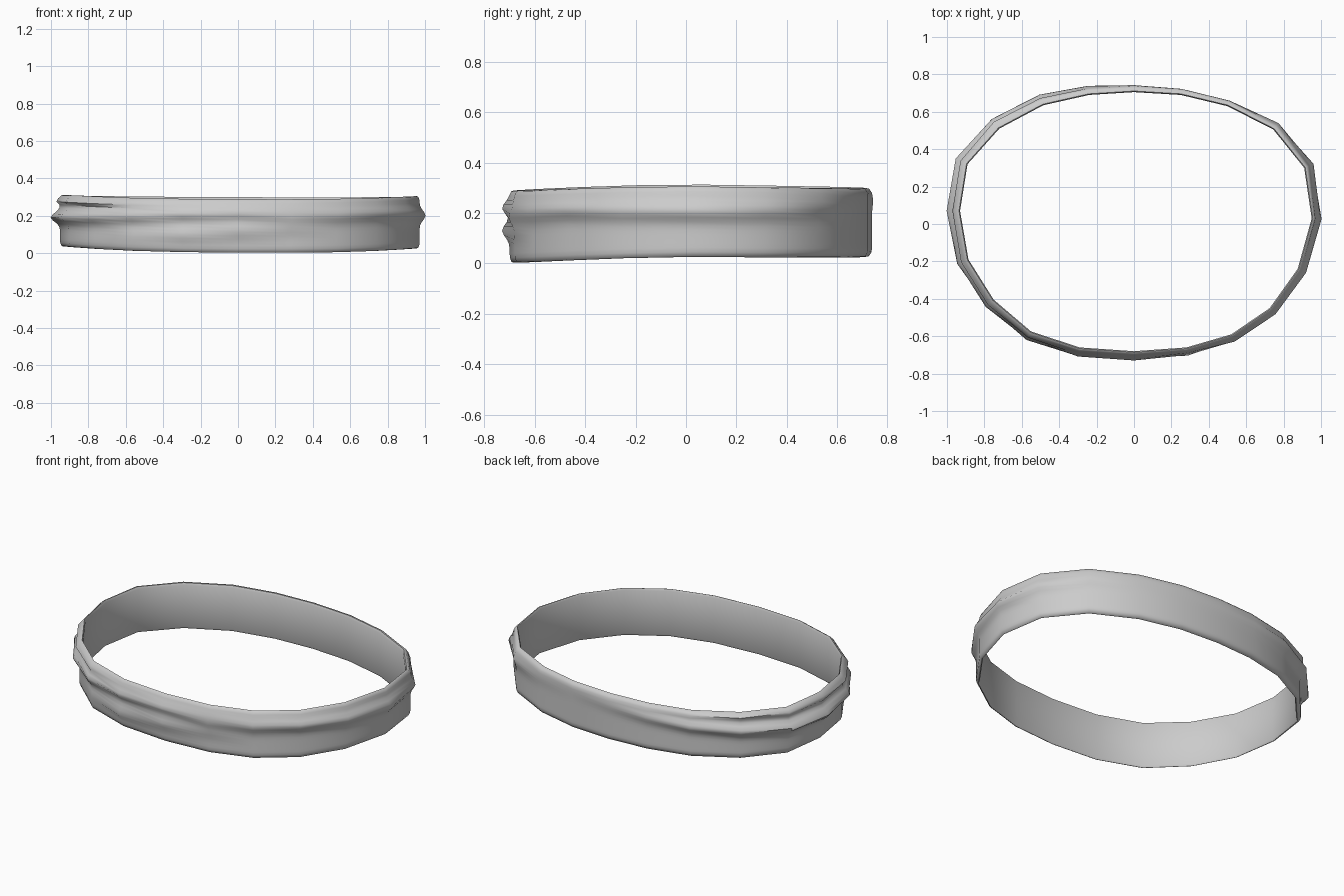
import bpy, bmesh, math
from mathutils import Vector

if "Cube" in bpy.data.objects:
    bpy.data.objects.remove(bpy.data.objects["Cube"])

# Inner outline of the band, seen from above (counter-clockwise)
PATH = [(.95, .03), (.91, .30), (.745, .505), (.50, .63), (.25, .69), (0, .705), (-.24, .69),
        (-.485, .635), (-.72, .51), (-.89, .32), (-.93, .07), (-.885, -.19), (-.75, -.405),
        (-.55, -.575), (-.29, -.66), (0, -.68), (.28, -.66), (.52, -.59), (.725, -.45), (.875, -.24)]

# Folds: (angle, height, bulge), angles run clockwise from the right side
FOLD_LOW = [(-60, .26, 0), (-30, .22, .028), (0, .20, .033), (30, .22, .028), (65, .21, .022),
            (90, .13, .03), (110, .09, .03), (130, .05, 0)]
FOLD_MID = [(65, .23, 0), (90, .22, .03), (130, .20, .032), (180, .19, .052), (210, .20, .045),
            (240, .22, .03), (275, .25, 0)]
FOLD_TOP = [(100, .25, 0), (130, .265, .022), (180, .28, .022), (225, .285, .018), (265, .285, 0)]
FOLDS = [(FOLD_LOW, .035), (FOLD_MID, .032), (FOLD_TOP, .016)]
ROWS = 16


def sample(keys, a):
    for turn in (-360, 0, 360):
        b = a + turn
        for p, q in zip(keys, keys[1:]):
            if p[0] <= b <= q[0]:
                t = (b - p[0]) / (q[0] - p[0])
                return p[1] + t * (q[1] - p[1]), p[2] + t * (q[2] - p[2])
    return 0, 0


def bulge(a, z):
    best = 0
    for keys, width in FOLDS:
        h, amp = sample(keys, a)
        best = max(best, amp * math.exp(-((z - h) / width) ** 2))
    return best


bm = bmesh.new()
rings = []
n = len(PATH)
for i, (x, y) in enumerate(PATH):
    p, q = Vector(PATH[i - 1]), Vector(PATH[(i + 1) % n])
    t = (q - p).normalized()
    out = Vector((t.y, -t.x))
    a = math.degrees(math.atan2(-y / .72, x))
    # Gently warped lower and upper rims
    low = .032 - .03 * max(0, -y / .7) ** 1.5 - .006 * max(0, y / .7) - .006 * x
    high = .31 - .022 * max(0, -y / .7) ** 1.5 - .01 * max(0, y / .7) - .004 * x
    base = .02 + .013 * max(0, y / .7)
    prof = [(0, low + .012), (0, (low + high) / 2), (0, high - .012), (.006, high)]
    for r in range(ROWS + 1):
        s = r / ROWS
        z = high - .003 + s * (low - high + .006)
        edge = min(1, .65 + min(s, 1 - s) * 5)
        prof.append((base * edge + bulge(a, z), z))
    prof.append((.006, low))
    rings.append([bm.verts.new((x + out.x * d, y + out.y * d, z)) for d, z in prof])

for i in range(n):
    A, B = rings[i], rings[(i + 1) % n]
    m = len(A)
    for j in range(m):
        k = (j + 1) % m
        bm.faces.new((A[j], B[j], B[k], A[k]))
bmesh.ops.recalc_face_normals(bm, faces=bm.faces[:])

me = bpy.data.meshes.new("folded_band")
bm.to_mesh(me)
bm.free()
band = bpy.data.objects.new("folded_band", me)
bpy.context.collection.objects.link(band)
bpy.context.view_layer.objects.active = band
band.select_set(True)
bpy.ops.object.shade_smooth_by_angle(angle=math.radians(50))
